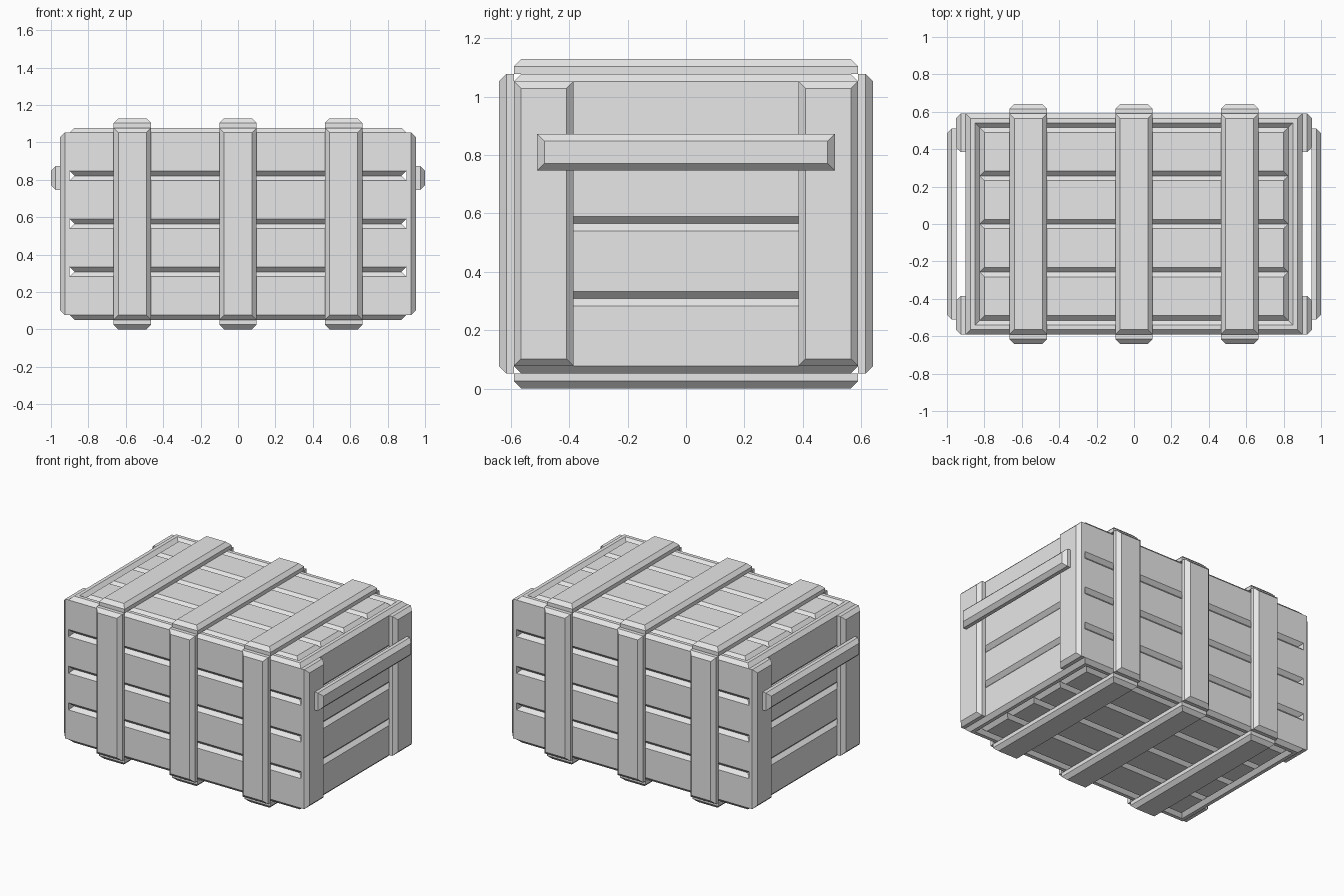
import bpy
import bmesh
from mathutils import Matrix, Vector

cube = bpy.data.objects.get("Cube")
if cube:
    bpy.data.objects.remove(cube, do_unlink=True)

# Main dimensions
HX, HY = 0.90, 0.59          # half size of the plank body
Z0, Z1 = 0.052, 1.078        # bottom and top of the plank body
MID = (Z0 + Z1) / 2
B = 0.025                    # chamfer width
T = 0.051                    # thickness of the applied boards
ROWS = 4

grey = bpy.data.materials.new("crate_grey")
grey.use_nodes = True
grey.diffuse_color = (0.8, 0.8, 0.8, 1)
grey.node_tree.nodes["Principled BSDF"].inputs["Base Color"].default_value = (0.8, 0.8, 0.8, 1)


def loft(name, loops, origin=(0, 0, 0), out=(0, 0, 1)):
    """Skin rectangles (half u, half v, height) stacked along the out axis."""
    w = Vector(out)
    u = Vector((0, 1, 0)) if abs(w.x) > 0.5 else Vector((1, 0, 0))
    v = w.cross(u)
    origin = Vector(origin)
    bm = bmesh.new()
    rings = []
    for hu, hv, h in loops:
        corners = ((-hu, -hv), (hu, -hv), (hu, hv), (-hu, hv))
        rings.append([bm.verts.new(origin + u * a + v * b + w * h) for a, b in corners])
    for low, high in zip(rings, rings[1:]):
        for i in range(4):
            j = (i + 1) % 4
            bm.faces.new((low[i], low[j], high[j], high[i]))
    bm.faces.new(rings[0][::-1])
    bm.faces.new(rings[-1])
    bmesh.ops.recalc_face_normals(bm, faces=bm.faces)
    mesh = bpy.data.meshes.new(name)
    bm.to_mesh(mesh)
    bm.free()
    mesh.materials.append(grey)
    obj = bpy.data.objects.new(name, mesh)
    bpy.context.collection.objects.link(obj)
    return obj


def board(name, hu, hv, origin, out):
    """Board lying on a surface, with its outer face chamfered."""
    loft(name, [(hu, hv, 0), (hu, hv, T - B), (hu - B, hv - B, T)], origin, out)


# Plank body: chamfered rows meeting in grooves, with a raised rim at both ends
def section(inset, z):
    return (HX - inset, HY - inset, z)


row_h = (Z1 - Z0) / ROWS
loops = [section(3 * B, Z0 + B), section(2 * B, Z0)]
for r in range(ROWS):
    low = Z0 + r * row_h
    high = low + row_h
    loops += [section(B, low), section(0, low + B), section(0, high - B)]
loops += [section(B, Z1), section(2 * B, Z1), section(3 * B, Z1 - B)]
loft("plank_body", loops)

# Lid and floor planks set inside the rims
px, py = HX - 3 * B, HY - 3 * B
half = py / ROWS
for side, label in ((1, "lid"), (-1, "floor")):
    z = MID + side * (MID - Z0 - B)
    for r in range(ROWS):
        y = -py + half * (2 * r + 1)
        loft(f"{label}_plank_{r + 1}", [(px, half, 0), (px - B, half - B, B)],
             (0, y, z), (0, 0, side))

# Three straps wrapped around the body
for x, label in ((-0.565, "right"), (0, "middle"), (0.565, "left")):
    board(f"{label}_top_strap", 0.1, HY, (x, 0, Z1), (0, 0, 1))
    board(f"{label}_bottom_strap", 0.1, HY, (x, 0, Z0), (0, 0, -1))
    board(f"{label}_front_strap", 0.1, MID - Z0, (x, -HY, MID), (0, -1, 0))
    board(f"{label}_back_strap", 0.1, MID - Z0, (x, HY, MID), (0, 1, 0))

# Corner posts and carrying bar on each end
for sx, label in ((-1, "right"), (1, "left")):
    for sy, place in ((-1, "front"), (1, "back")):
        board(f"{label}_{place}_corner_post", 0.1025, MID - Z0 - B,
              (sx * HX, sy * (HY - 0.1025), MID), (sx, 0, 0))
    board(f"{label}_carrying_bar", 0.51, 0.063, (sx * (HX + T - 0.001), 0, 0.81), (sx, 0, 0))
